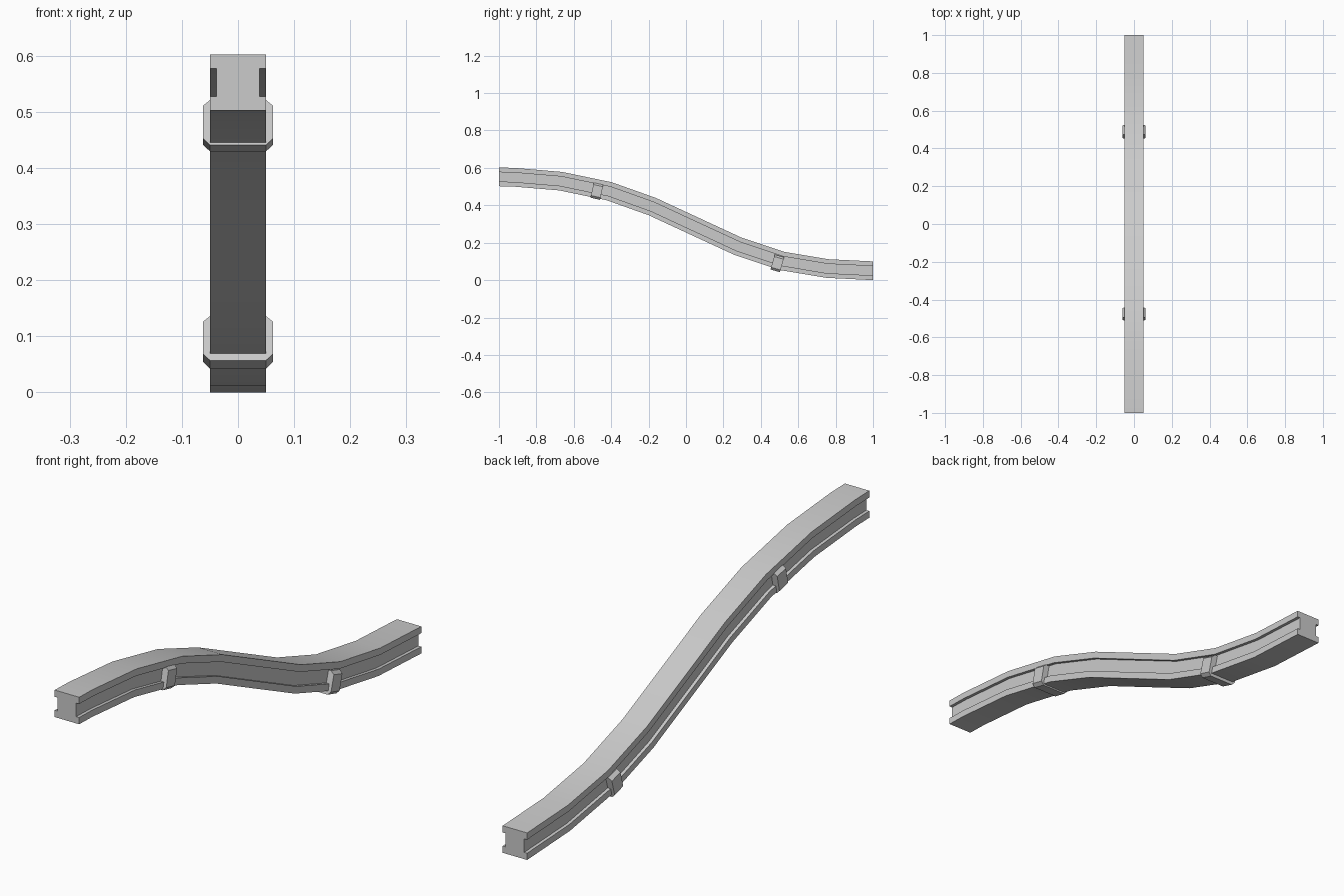
import bpy, math
from mathutils import Vector, Matrix

if "Cube" in bpy.data.objects:
    bpy.data.objects.remove(bpy.data.objects["Cube"])


def loft(name, rings):
    """Skin a row of closed (convex-ordered) rings and cap both ends."""
    n = len(rings[0])
    verts = [v for r in rings for v in r]
    faces = [(i * n + j, i * n + (j + 1) % n, (i + 1) * n + (j + 1) % n, (i + 1) * n + j)
             for i in range(len(rings) - 1) for j in range(n)]
    faces += [tuple(reversed(range(n))), tuple(range(len(verts) - n, len(verts)))]
    mesh = bpy.data.meshes.new(name)
    mesh.from_pydata(verts, [], faces)
    mesh.update()
    obj = bpy.data.objects.new(name, mesh)
    bpy.context.collection.objects.link(obj)
    bpy.context.view_layer.objects.active = obj
    obj.select_set(True)
    bpy.ops.object.mode_set(mode='EDIT')
    bpy.ops.mesh.select_all(action='SELECT')
    bpy.ops.mesh.normals_make_consistent(inside=False)
    bpy.ops.object.mode_set(mode='OBJECT')
    bpy.ops.object.shade_smooth_by_angle(angle=math.radians(30))
    obj.select_set(False)
    return obj


def mirrored(half):
    return half + [(-x, z) for x, z in reversed(half)]


# rail: I-shaped section swept along an S-shaped slope
path = [Vector((0, y, z)) for y, z in [
    (-1, .552), (-.92, .55), (-.67, .529), (-.41, .475), (-.18, .393),
    (.04, .291), (.28, .18), (.515, .102), (.755, .062), (1, .05)]]
section = mirrored([(.05, .05), (.05, .025), (.038, .025),
                    (.038, -.025), (.05, -.025), (.05, -.05)])
rings = []
for i, p in enumerate(path):
    if i in (0, len(path) - 1):
        up = Vector((0, 0, 1))
    else:
        a, b = (p - path[i - 1]).normalized(), (path[i + 1] - p).normalized()
        t = (a + b).normalized()
        up = Vector((0, -t.z, t.y))
    rings.append([p + Vector((x, 0, 0)) + up * z for x, z in section])
loft("rail", rings)

# brackets: chamfered U-straps hugging the underside and sides
strap = mirrored([(.038, .036), (.05, .036), (.062, .026), (.062, -.037), (.05, -.048),
                  ]) + [(-.038, -.036), (.038, -.036)]
strap = [(.038, .039), (.049, .039), (.062, .028), (.062, -.032), (.05, -.044),
         (-.05, -.044), (-.062, -.032), (-.062, .028), (-.049, .039), (-.038, .039),
         (-.038, -.03), (.038, -.03)]
for name, y, z, tilt in [("upper_bracket", -.476, .478, -.22),
                         ("lower_bracket", .489, .092, -.28)]:
    m = Matrix.Translation((0, y, z)) @ Matrix.Rotation(tilt, 4, 'X')
    loft(name, [[m @ Vector((x, s, h)) for x, h in strap] for s in (-.026, .026)])
